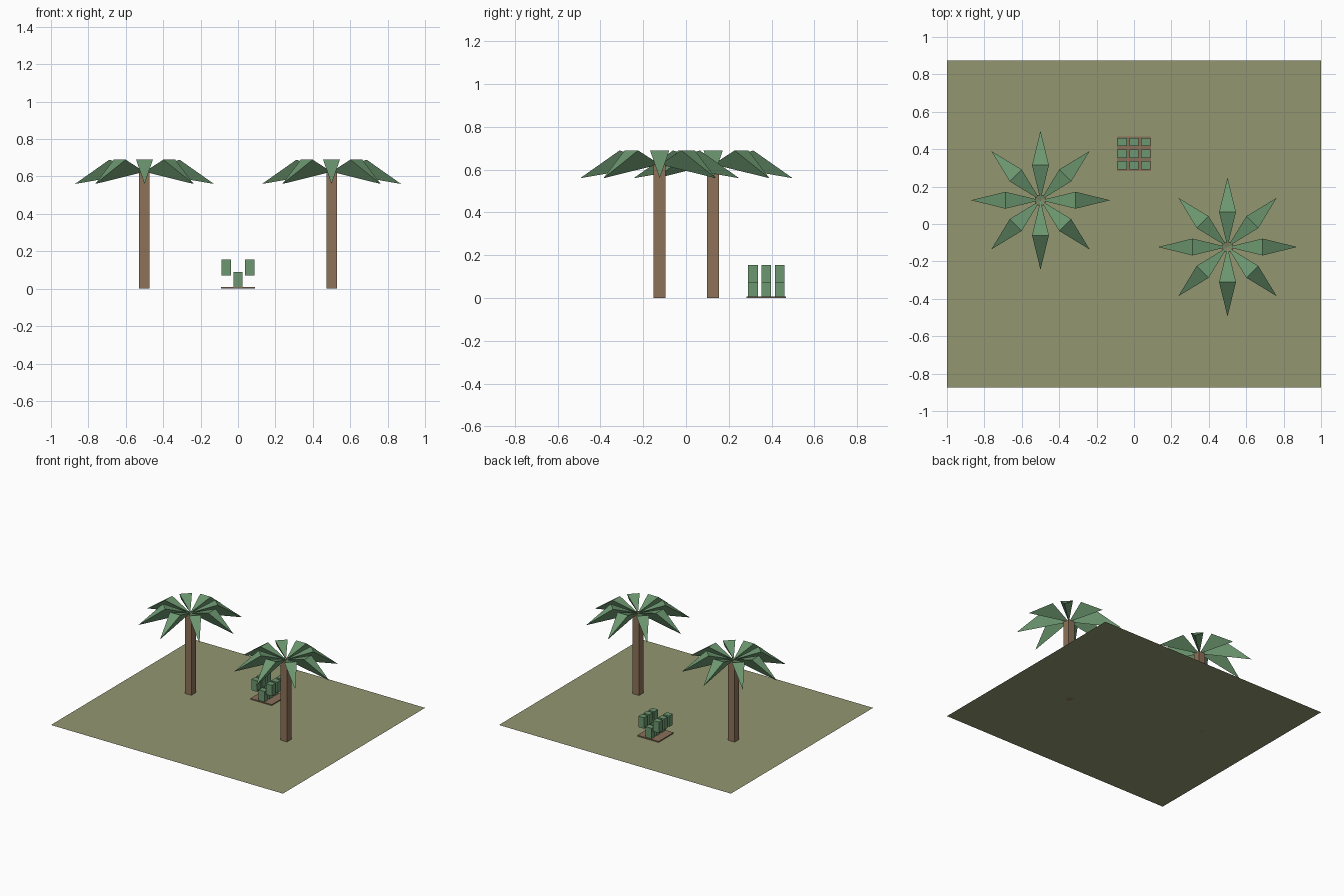
import bpy, bmesh, math
from mathutils import Matrix, Vector

if "Cube" in bpy.data.objects:
    bpy.data.objects.remove(bpy.data.objects["Cube"])


def material(name, rgb):
    m = bpy.data.materials.new(name)
    m.diffuse_color = (*rgb, 1)
    m.use_nodes = True
    m.node_tree.nodes["Principled BSDF"].inputs["Base Color"].default_value = m.diffuse_color
    return m


GRASS = material("grass", (0.29, 0.31, 0.16))
BARK = material("bark", (0.27, 0.17, 0.10))
LEAF = material("leaf", (0.15, 0.31, 0.16))
SOIL = material("soil", (0.25, 0.16, 0.10))


def add_object(name, bm, mat):
    bmesh.ops.recalc_face_normals(bm, faces=bm.faces)
    mesh = bpy.data.meshes.new(name)
    bm.to_mesh(mesh)
    bm.free()
    mesh.materials.append(mat)
    obj = bpy.data.objects.new(name, mesh)
    bpy.context.collection.objects.link(obj)
    return obj


def add_box(name, x, y, z0, z1, sx, sy, mat):
    bm = bmesh.new()
    bmesh.ops.create_cube(bm, size=1, matrix=Matrix.Translation((x, y, (z0 + z1) / 2))
                          @ Matrix.Diagonal((sx, sy, z1 - z0, 1)))
    return add_object(name, bm, mat)


# Fronds: eight keeled wedges, each rising to a wide ridge and falling to a tip
def add_fronds(name, x, y):
    bm = bmesh.new()
    for i in range(8):
        spin = Matrix.Translation((x, y, 0)) @ Matrix.Rotation(i * math.pi / 4, 4, 'Z')
        root, left, right, tip = [bm.verts.new(spin @ Vector(p)) for p in (
            (0, 0, 0.625), (0.1875, 0.045, 0.69), (0.1875, -0.045, 0.69), (0.372, 0, 0.56))]
        for face in ((root, right, left), (left, right, tip),
                     (root, left, tip), (root, tip, right)):
            bm.faces.new(face)
    return add_object(name, bm, LEAF)


# Ground sheet
bm = bmesh.new()
bmesh.ops.create_grid(bm, x_segments=1, y_segments=1, size=1,
                      matrix=Matrix.Diagonal((1, 0.875, 1, 1)))
add_object("ground", bm, GRASS)

# Two palm trees
for side, x, y in (("left", -0.5, 0.127), ("right", 0.5, -0.123)):
    add_box(f"{side}_palm_trunk", x, y, 0, 0.625, 0.056, 0.056, BARK)
    add_fronds(f"{side}_palm_fronds", x, y)

# Soil bed with three rows of block plants, side blocks raised
add_box("soil_bed", 0, 0.376, 0, 0.008, 0.184, 0.184, SOIL)
for row in range(3):
    y = 0.376 + (row - 1) * 0.0625
    for col in (-1, 0, 1):
        z0 = 0.07 if col else 0.008
        z1 = 0.155 if col else 0.09
        add_box(f"plant_block_{row + 1}_{col + 2}", col * 0.0635, y, z0, z1,
                0.05, 0.045, LEAF)
